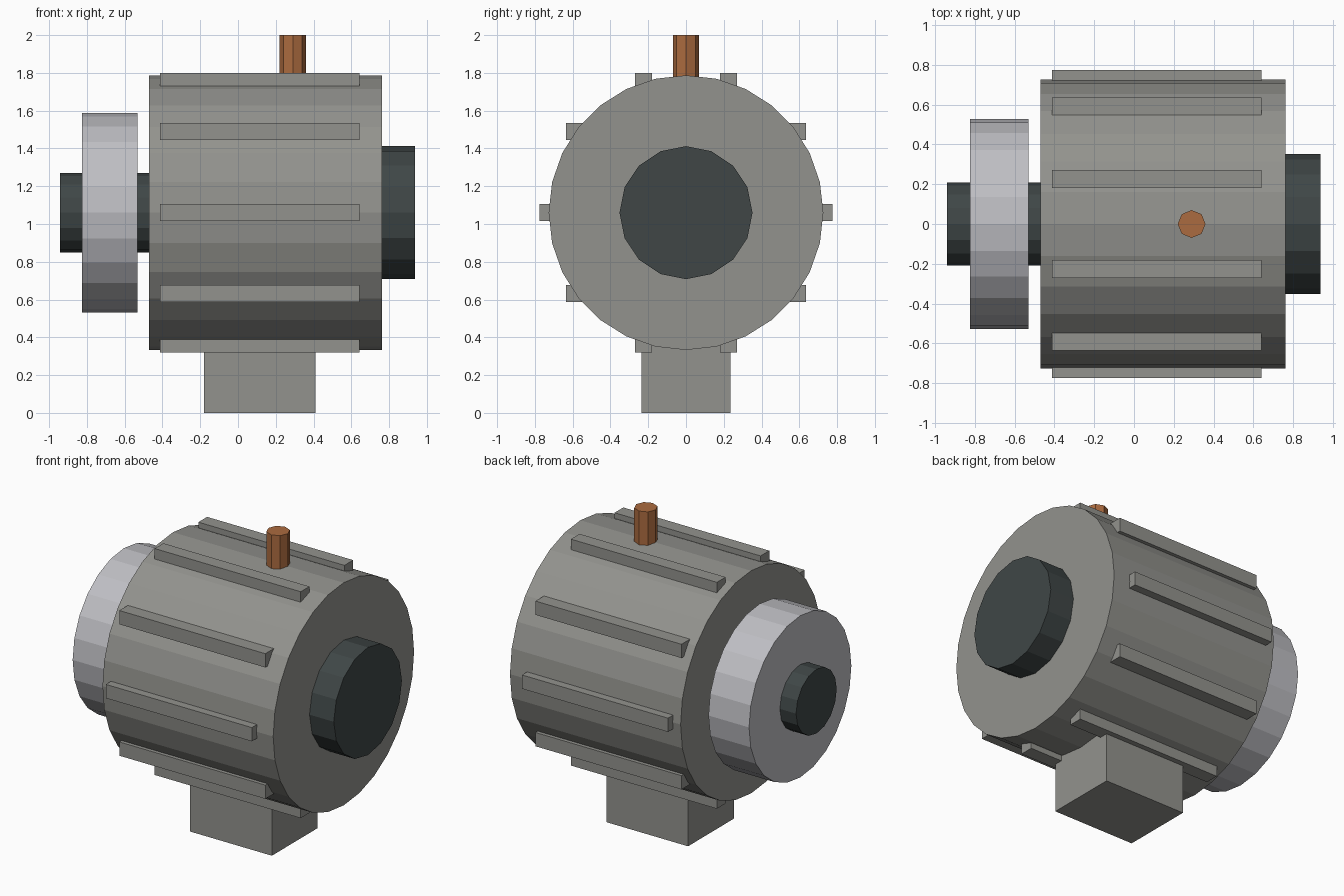
import bpy
from math import cos, sin, pi

cube = bpy.data.objects.get("Cube")
if cube:
    bpy.data.objects.remove(cube, do_unlink=True)


def material(name, rgb):
    mat = bpy.data.materials.new(name)
    mat.use_nodes = True
    mat.diffuse_color = (*rgb, 1)
    mat.node_tree.nodes["Principled BSDF"].inputs["Base Color"].default_value = (*rgb, 1)
    return mat


GREY = material("warm grey casing", (0.29, 0.29, 0.27))
STEEL = material("light steel", (0.52, 0.52, 0.55))
DARK = material("dark iron", (0.05, 0.062, 0.062))
COPPER = material("copper", (0.41, 0.147, 0.05))

AXIS_Z = 1.06  # height of the shaft axis


def finish(name, mat):
    obj = bpy.context.object
    obj.name = name
    obj.data.materials.append(mat)
    return obj


def box(name, mat, centre, size):
    bpy.ops.mesh.primitive_cube_add(size=1, location=centre)
    obj = finish(name, mat)
    obj.scale = size
    return obj


def axial_cylinder(name, mat, x0, x1, radius, sides):
    """Cylinder lying along x between x0 and x1."""
    bpy.ops.mesh.primitive_cylinder_add(
        vertices=sides, radius=radius, depth=x1 - x0,
        location=((x0 + x1) / 2, 0, AXIS_Z), rotation=(0, pi / 2, 0))
    return finish(name, mat)


# Casing, bearing cap, pulley and shaft
axial_cylinder("casing", GREY, -0.47, 0.763, 0.727, 28)
axial_cylinder("bearing_cap", DARK, 0.70, 0.938, 0.352, 16)
axial_cylinder("pulley", STEEL, -0.825, -0.532, 0.528, 24)
axial_cylinder("shaft", DARK, -0.942, -0.40, 0.21, 16)

# Cooling ribs: upright bars spaced evenly around the casing
RIBS = 10
for i in range(RIBS):
    a = 2 * pi * i / RIBS
    box(f"cooling_rib_{i + 1}", GREY,
        (0.115, 0.73 * cos(a), AXIS_Z + 0.73 * sin(a)), (1.055, 0.09, 0.09))

# Mounting foot
box("mounting_foot", GREY, (0.115, 0, 0.225), (0.59, 0.472, 0.45))

# Terminal on top
bpy.ops.mesh.primitive_cylinder_add(vertices=8, radius=0.07, depth=0.3,
                                    location=(0.29, 0, 1.85))
finish("terminal", COPPER)
